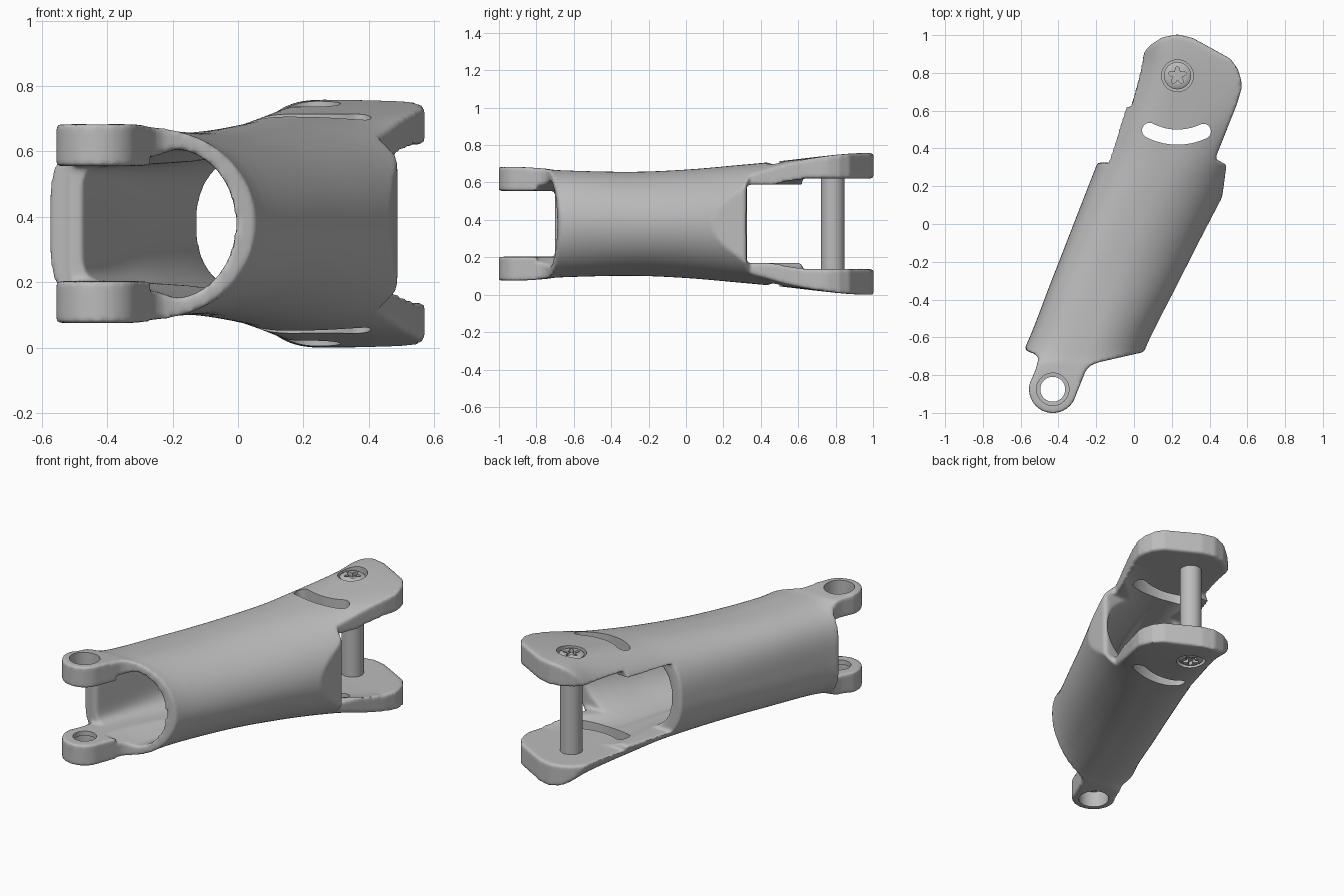
import bpy, bmesh, math

if "Cube" in bpy.data.objects:
    bpy.data.objects.remove(bpy.data.objects["Cube"], do_unlink=True)

MID = 0.379                 # height of the horizontal symmetry plane
PIVOT = (0.23, 0.785)       # rear pin axis
EYE = (-0.43, -0.875)       # front lug hole axis

grey = bpy.data.materials.new("satin_grey")
grey.use_nodes = True
colour = (0.5, 0.5, 0.5, 1)
grey.diffuse_color = colour
grey.node_tree.nodes["Principled BSDF"].inputs["Base Color"].default_value = colour


def make(name, bm):
    bmesh.ops.recalc_face_normals(bm, faces=bm.faces)
    me = bpy.data.meshes.new(name)
    bm.to_mesh(me)
    bm.free()
    me.materials.append(grey)
    ob = bpy.data.objects.new(name, me)
    bpy.context.collection.objects.link(ob)
    return ob


def skin(name, rings):
    """Closed solid through a list of equal-length point rings."""
    bm = bmesh.new()
    loops = [[bm.verts.new(p) for p in ring] for ring in rings]
    for a, b in zip(loops, loops[1:]):
        for i in range(len(a)):
            j = (i + 1) % len(a)
            bm.faces.new((a[i], a[j], b[j], b[i]))
    bm.faces.new(loops[0])
    bm.faces.new(loops[-1])
    return make(name, bm)


def prism(name, outline, z0, z1):
    return skin(name, [[(x, y, z) for x, y in outline] for z in (z0, z1)])


def arc(centre, r, a0, a1, n):
    return [(centre[0] + r * math.cos(math.radians(a0 + (a1 - a0) * i / n)),
             centre[1] + r * math.sin(math.radians(a0 + (a1 - a0) * i / n)))
            for i in range(n + 1)]


def lathe(name, centre, profile, n=48):
    """Turned solid from (radius, height) pairs."""
    return skin(name, [[(x, y, z) for x, y in arc(centre, r, 0, 360, n)[:-1]]
                       for r, z in profile])


def spline(rows, steps):
    """Catmull-Rom interpolation of station rows."""
    rows = [rows[0]] + rows + [rows[-1]]
    out = []
    for p, a, b, q in zip(rows, rows[1:], rows[2:], rows[3:]):
        for s in range(steps):
            t = s / steps
            out.append([0.5 * (2 * v1 + (v2 - v0) * t
                               + (2 * v0 - 5 * v1 + 4 * v2 - v3) * t * t
                               + (3 * v1 - v0 - 3 * v2 + v3) * t ** 3)
                        for v0, v1, v2, v3 in zip(p, a, b, q)])
    return out + [rows[-1]]


def section(y, left, mid, right, h_left, h_right, n_left, n_right, count=72):
    """Cross-section across y with separate left and right halves."""
    ring = []
    for i in range(count):
        a = 2 * math.pi * (i + 0.5) / count
        c, s = math.cos(a), math.sin(a)
        edge, h, n = (right, h_right, n_right) if c > 0 else (left, h_left, n_left)
        ring.append((mid + (edge - mid) * abs(c) ** (2 / n), y,
                     MID + math.copysign(h * abs(s) ** (2 / n), s)))
    return ring


def active(ob):
    bpy.ops.object.select_all(action='DESELECT')
    ob.select_set(True)
    bpy.context.view_layer.objects.active = ob


def modify(ob, kind, **settings):
    m = ob.modifiers.new(kind.lower(), kind)
    for k, v in settings.items():
        setattr(m, k, v)
    active(ob)
    bpy.ops.object.modifier_apply(modifier=m.name)


def combine(ob, tool, operation='DIFFERENCE'):
    modify(ob, 'BOOLEAN', object=tool, operation=operation, solver='EXACT')
    bpy.data.objects.remove(tool, do_unlink=True)


# Outer form: y, left, mid, right, half height, left and right squareness
outer = [(-1.1, -.95, -.43, .10, .302, 6, 6), (-.9, -.80, -.43, .06, .304, 6, 6),
         (-.75, -.67, -.33, .06, .295, 4.5, 3), (-.66, -.58, -.24, .06, .286, 3.1, 2),
         (-.3, -.437, -.12, .24, .278, 2.9, 2), (0, -.32, .02, .393, .29, 2.7, 2),
         (.3, -.203, .15, .555, .316, 2.5, 2.2), (.5, -.125, .19, .70, .335, 2.5, 3),
         (.8, -.015, .25, .9, .369, 2.5, 6), (.95, .02, .27, .95, .379, 2.8, 8),
         (1.1, .04, .27, .95, .379, 2.8, 8)]
body = skin("sleeve_body", [section(y, l, m, r, h, h, a, b)
                            for y, l, m, r, h, a, b in spline(outer, 5)])

# Plan outline trims the lugs and the sleeve ends
plan = [(-.19, .335), (-.578, -.657), (-.568, -.672), (-.52, -.69), (-.505, -.71), (-.52, -.77)]
plan += arc(EYE, .126, 165, 345, 24)
plan += [(-.255, -.775), (-.23, -.748), (-.19, -.733), (.055, -.677), (.465, .13),
         (.49, .315), (.43, .345), (.547, .64), (.57, .72), (.568, .76), (.55, .82),
         (.51, .875), (.42, .925), (.31, .985), (.23, 1.004), (.15, .988), (.09, .95),
         (.052, .91), (.035, .82), (.01, .77), (-.14, .34)]
combine(body, prism("plan_trim", plan, -1, 2), 'INTERSECT')

# Hollow bore, running on behind the thin lips of the rear lugs
inner = [(-.8, -.51, -.20, -.005, .176, .228, 9, 2), (-.66, -.46, -.19, -.002, .178, .228, 8, 2),
         (-.3, -.34, -.08, .165, .19, .228, 4, 2), (0, -.235, .04, .315, .212, .23, 2.8, 2),
         (.36, -.11, .16, .49, .235, .24, 2.5, 2.2), (.63, -.005, .22, .72, .242, .242, 4, 5)]
combine(body, skin("bore", [section(*row) for row in spline(inner, 5)]))

# Fork gaps at both ends
for y0, y1, half in ((-1.2, -.7, .176), (.325, .65, .21), (.62, 1.2, .242)):
    gap = [(-1, y0), (1, y0), (1, y1), (-1, y1)]
    combine(body, prism("fork_gap", gap, MID - half, MID + half))

# Soften all moulded edges
modify(body, 'REMESH', mode='VOXEL', voxel_size=.01)
modify(body, 'SMOOTH', factor=.5, iterations=6)

# Curved slots with round ends
first, last, sweep = 243, 295, .325
ends = [arc(PIVOT, sweep, a, a, 1)[0] for a in (first, last)]
slot = arc(PIVOT, sweep + .04, first, last, 20)
slot += arc(ends[1], .04, last, last + 180, 12)[1:]
slot += arc(PIVOT, sweep - .04, last, first, 20)[1:]
slot += arc(ends[0], .04, first + 180, first + 360, 12)[1:-1]
combine(body, prism("slot_cutter", slot, -1, 2))

# Stepped lug holes and screw counterbores
for centre, wide, narrow, step in ((EYE, .086, .066, .205), (PIVOT, .084, .06, .315)):
    combine(body, lathe("hole_cutter", centre, [
        (wide, -.1), (wide, MID - step), (narrow, MID - step + .001),
        (narrow, MID + step - .001), (wide, MID + step), (wide, 1)]))

# Pin with a screw head and a five-lobed recess at each end
pin = lathe("pivot_pin", PIVOT, [(.058, MID - .358), (.072, MID - .348), (.072, MID - .312),
                                 (.063, MID - .311), (.063, MID + .311), (.072, MID + .312),
                                 (.072, MID + .348), (.058, MID + .358)])
star = []
for i in range(60):
    a = 2 * math.pi * i / 60
    r = .036 + .013 * math.cos(5 * a)
    star.append((PIVOT[0] + r * math.sin(a), PIVOT[1] + r * math.cos(a)))
for side in (-1, 1):
    combine(pin, prism("recess", star, *sorted((MID + side * .335, MID + side * .5))))

for ob in (body, pin):
    active(ob)
    bpy.ops.object.shade_smooth_by_angle(angle=math.radians(50))
